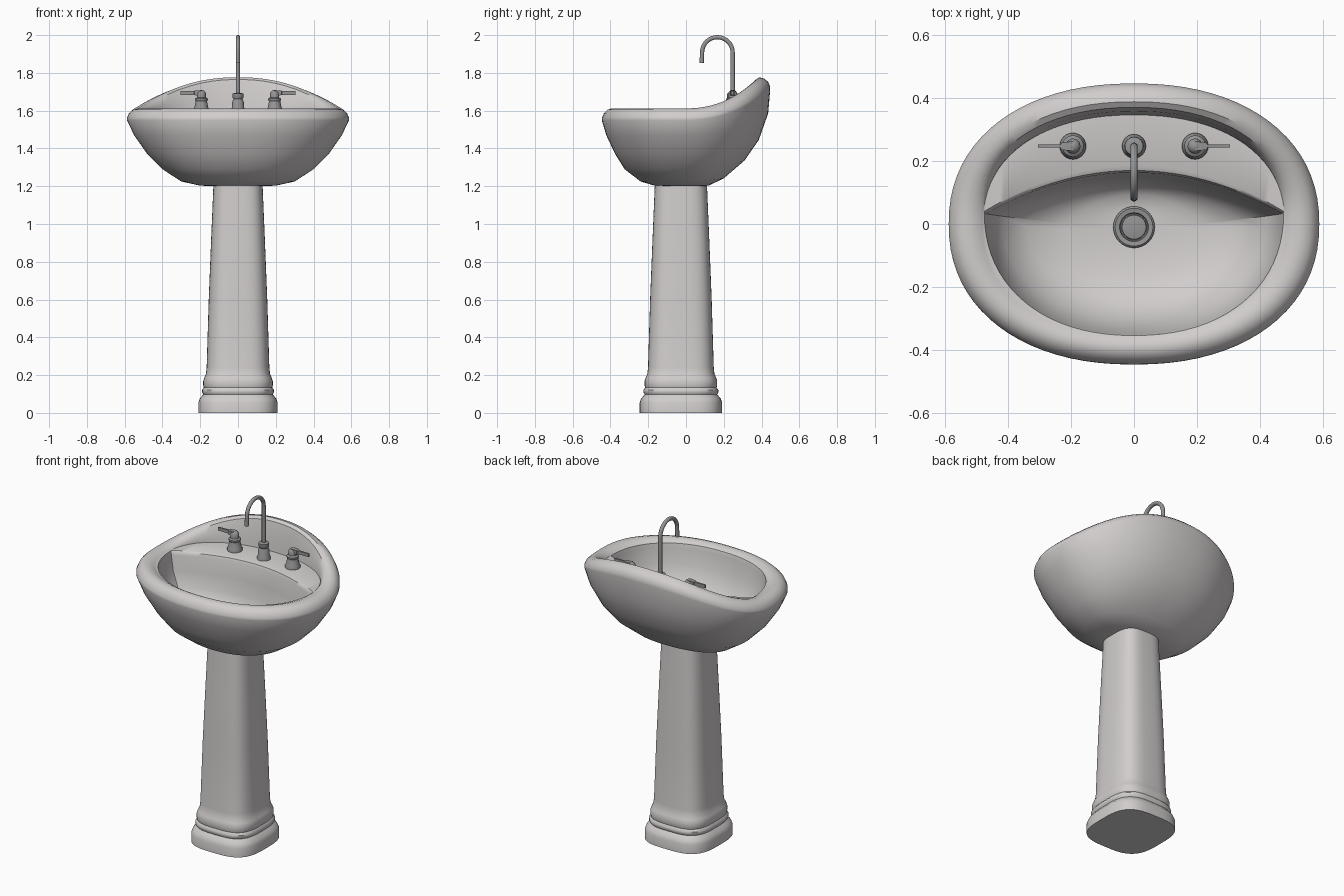
import bpy, bmesh, math
from mathutils import Vector

if "Cube" in bpy.data.objects:
    bpy.data.objects.remove(bpy.data.objects["Cube"])


def material(name, col):
    m = bpy.data.materials.new(name)
    m.diffuse_color = (*col, 1)
    m.use_nodes = True
    m.node_tree.nodes["Principled BSDF"].inputs["Base Color"].default_value = m.diffuse_color
    return m


CERAMIC = material("ceramic", (0.64, 0.61, 0.61))
METAL = material("brushed_metal", (0.30, 0.30, 0.30))


def loft(name, rings, mat, angle=40):
    """Skin a list of equal-length closed rings and cap both ends."""
    bm = bmesh.new()
    vr = [[bm.verts.new(p) for p in r] for r in rings]
    n = len(vr[0])
    for a, b in zip(vr, vr[1:]):
        for i in range(n):
            j = (i + 1) % n
            bm.faces.new((a[i], a[j], b[j], b[i]))
    bm.faces.new(vr[0][::-1])
    bm.faces.new(vr[-1])
    bmesh.ops.recalc_face_normals(bm, faces=bm.faces)
    me = bpy.data.meshes.new(name)
    bm.to_mesh(me)
    bm.free()
    me.materials.append(mat)
    ob = bpy.data.objects.new(name, me)
    bpy.context.collection.objects.link(ob)
    bpy.ops.object.select_all(action='DESELECT')
    ob.select_set(True)
    bpy.context.view_layer.objects.active = ob
    bpy.ops.object.shade_smooth_by_angle(angle=math.radians(angle))
    return ob


def spow(v, e):
    return math.copysign(abs(v) ** e, v)


def unit(n, count):
    """Unit superellipse points."""
    for i in range(count):
        t = 2 * math.pi * i / count
        c, s = math.cos(t), math.sin(t)
        if abs(c) < 1e-9: c = 0
        if abs(s) < 1e-9: s = 0
        yield spow(c, 2 / n), spow(s, 2 / n)


def basin_ring(a, yf, yb, z, k=0, yc=0, d=False):
    """Oval ring; k lifts the back, d flattens the back half to a shallow arc."""
    pts = []
    for c, s in unit(2.2, 80):
        if s <= 0:
            y = yc + (yc - yf) * s
        else:
            y = yc + (yb - yc) * ((1 - c * c) if d else s)
        pts.append((a * c, y, z + (k * 0.165 * s ** 2.2 if s > 0 else 0)))
    return pts


def lathe(name, prof, x, y, mat, count=24):
    rings = [[(x + r * math.cos(2 * math.pi * i / count),
               y + r * math.sin(2 * math.pi * i / count), z) for i in range(count)]
             for r, z in prof]
    return loft(name, rings, mat)


# Basin: outer shell, rolled rim, tap deck and bowl in one skin
basin = [
    (.10, -.09, .07, 1.2), (.20, -.165, .12, 1.203), (.30, -.24, .20, 1.225, .1),
    (.40, -.325, .31, 1.29, .28), (.48, -.375, .385, 1.37, .45),
    (.55, -.422, .435, 1.47, .7), (.588, -.446, .446, 1.55, .98),
    (.588, -.445, .446, 1.562, 1), (.577, -.434, .435, 1.587, 1),
    (.558, -.416, .414, 1.605, 1), (.53, -.395, .388, 1.612, 1),
    (.505, -.376, .370, 1.608, .95), (.49, -.365, .358, 1.602, .65),
    (.482, -.359, .350, 1.598, .2), (.478, -.356, .346, 1.595, 0, .01),
    (.475, -.354, .185, 1.594, 0, .04, True),
    (.473, -.352, .170, 1.588, 0, .036, True),
    (.470, -.349, .163, 1.57, 0, .033, True),
    (.455, -.335, .155, 1.48, 0, .03, True),
    (.42, -.30, .143, 1.39, 0, .025, True),
    (.34, -.24, .123, 1.32, 0, .015, True),
    (.22, -.16, .095, 1.29, 0, 0, True),
    (.06, -.07, .05, 1.28, 0, -.01),
]
loft("basin", [basin_ring(*r) for r in basin], CERAMIC)

# Pedestal: rounded-square column with a moulded foot (half width, height)
ped = [(.21, 0), (.21, .055), (.203, .075), (.192, .088), (.184, .098), (.190, .108),
       (.190, .122), (.181, .134), (.184, .145), (.184, .170), (.178, .188),
       (.170, .205), (.166, .24), (.155, .6), (.143, .9), (.130, 1.21)]
loft("pedestal", [[(r * c, -.027 + (r + .008) * s, z) for c, s in unit(3.2, 64)]
                  for r, z in ped], CERAMIC)

# Drain: raised collar with a plug
lathe("drain", [(.066, 1.27), (.066, 1.287), (.060, 1.293), (.046, 1.291), (.043, 1.283),
                (.040, 1.283), (.038, 1.291), (.02, 1.294)], 0, -.01, METAL, 32)

# Spout base and swan-neck tube
lathe("spout_base", [(.038, 1.59), (.038, 1.605), (.033, 1.615), (.030, 1.65), (.024, 1.662),
                     (.029, 1.668), (.029, 1.69), (.014, 1.694)], 0, .247, METAL)
path = [(.247, 1.68), (.247, 1.80)]
for i in range(17):
    t = math.pi * i / 16
    path.append((.166 + .081 * math.cos(t), 1.908 + .081 * math.sin(t)))
path += [(.084, 1.88), (.083, 1.853)]
rings = []
for i, (y, z) in enumerate(path):
    p, q = path[max(i - 1, 0)], path[min(i + 1, len(path) - 1)]
    tan = Vector((0, q[0] - p[0], q[1] - p[1])).normalized()
    nrm = Vector((1, 0, 0)).cross(tan)
    r = .0115
    rings.append([Vector((0, y, z)) + Vector((1, 0, 0)) * r * math.cos(a) + nrm * r * math.sin(a)
                  for a in [2 * math.pi * j / 14 for j in range(14)]])
loft("spout", rings, METAL)

# Tap handles: turned body plus a slim outward lever
for side, sx in (("left", -1), ("right", 1)):
    x = .194 * sx
    lathe(side + "_tap", [(.042, 1.59), (.042, 1.605), (.037, 1.615), (.030, 1.65),
                          (.034, 1.657), (.034, 1.664), (.024, 1.670), (.024, 1.692),
                          (.017, 1.704), (.006, 1.709)], x, .247, METAL)
    secs = [(0, .015, 1.677, 1.708), (.035, .012, 1.682, 1.706), (.04, .005, 1.684, 1.704),
            (.11, .005, 1.684, 1.703)]
    loft(side + "_lever", [[(x + sx * dx, .247 - w, z0), (x + sx * dx, .247 + w, z0),
                            (x + sx * dx, .247 + w, z1), (x + sx * dx, .247 - w, z1)]
                           for dx, w, z0, z1 in secs], METAL, 30)
